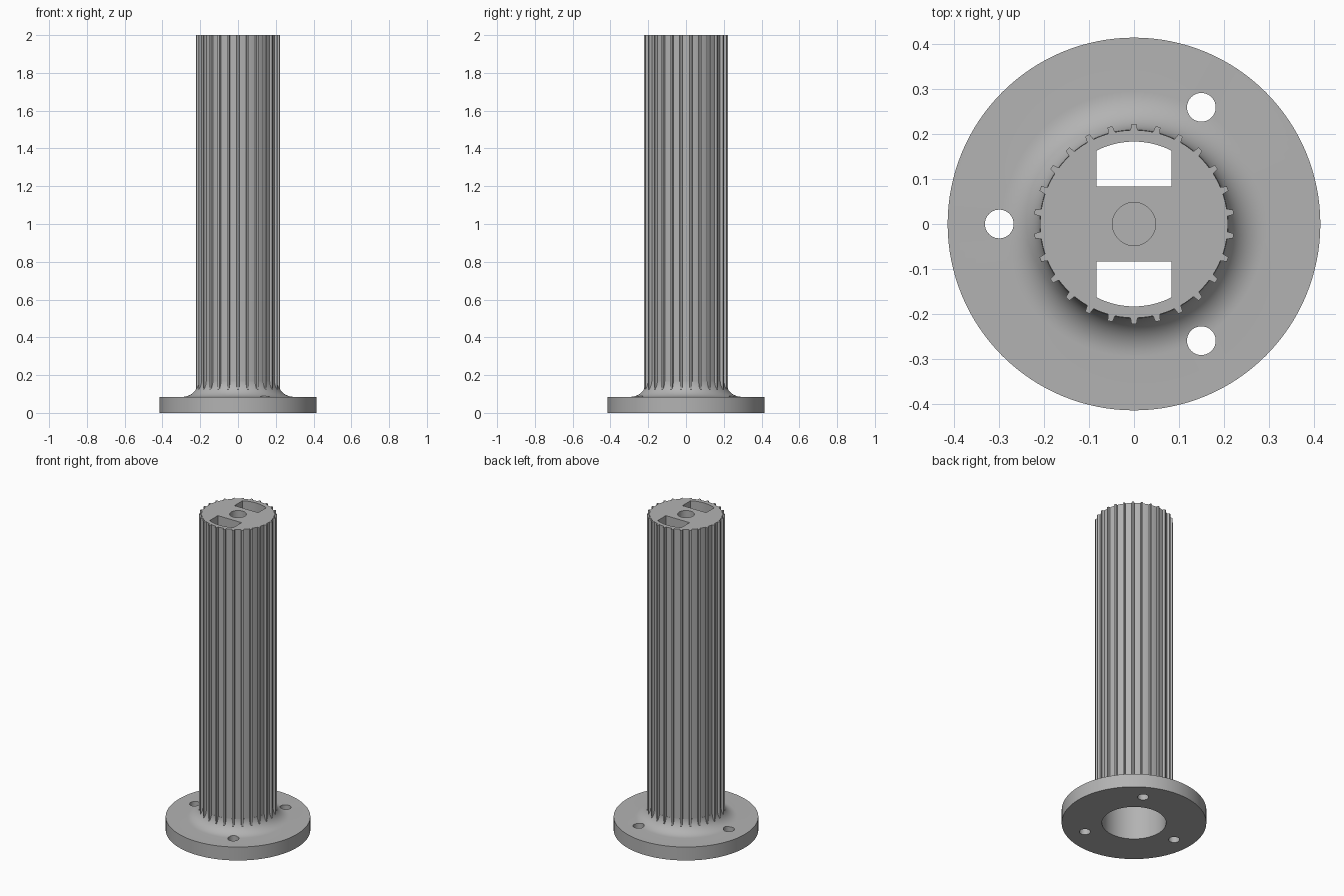
import bpy, bmesh, math
from math import sin, cos, pi, radians

if "Cube" in bpy.data.objects:
    bpy.data.objects.remove(bpy.data.objects["Cube"])

TEETH, ROOT, TIP = 26, 0.209, 0.223
FLANGE_R, FLANGE_H, FILLET = 0.415, 0.085, 0.085
BORE_R, CAP_Z, TOP = 0.184, 1.7, 2.0

grey = bpy.data.materials.new("plain_grey")
grey.diffuse_color = (0.45, 0.45, 0.45, 1)
grey.use_nodes = True
grey.node_tree.nodes["Principled BSDF"].inputs["Base Color"].default_value = grey.diffuse_color


def to_object(name, bm):
    bmesh.ops.recalc_face_normals(bm, faces=bm.faces)
    mesh = bpy.data.meshes.new(name)
    bm.to_mesh(mesh)
    bm.free()
    mesh.materials.append(grey)
    ob = bpy.data.objects.new(name, mesh)
    bpy.context.collection.objects.link(ob)
    return ob


def prism(name, pts, z0, z1):
    """Extrude a flat outline from z0 to z1."""
    bm = bmesh.new()
    face = bm.faces.new([bm.verts.new((x, y, z0)) for x, y in pts])
    ext = bmesh.ops.extrude_face_region(bm, geom=[face])["geom"]
    bmesh.ops.translate(bm, vec=(0, 0, z1 - z0),
                        verts=[v for v in ext if isinstance(v, bmesh.types.BMVert)])
    return to_object(name, bm)


def circle(r, n, cx=0, cy=0):
    return [(cx + r * cos(2 * pi * i / n), cy + r * sin(2 * pi * i / n)) for i in range(n)]


def lathe(name, profile, n):
    bm = bmesh.new()
    rings = [[bm.verts.new((x, y, z)) for x, y in circle(r, n)] for r, z in profile]
    for a, b in zip(rings, rings[1:]):
        for i in range(n):
            j = (i + 1) % n
            bm.faces.new((a[i], a[j], b[j], b[i]))
    bm.faces.new(rings[0])
    bm.faces.new(rings[-1])
    return to_object(name, bm)


def combine(ob, other, op):
    mod = ob.modifiers.new(op, 'BOOLEAN')
    mod.operation, mod.object, mod.solver = op, other, 'EXACT'
    bpy.context.view_layer.objects.active = ob
    bpy.ops.object.modifier_apply(modifier=mod.name)
    bpy.data.objects.remove(other)


# splined shaft outline: narrow teeth with round gaps between
outline = []
pitch = 2 * pi / TEETH
foot, crest = 0.008 / ROOT, 0.0055 / TIP
for t in range(TEETH):
    a = pi / 2 + t * pitch
    outline += [(TIP * cos(a + d), TIP * sin(a + d)) for d in (-crest, crest)]
    for k in range(6):
        b = a + foot + (pitch - 2 * foot) * k / 5
        outline.append((ROOT * cos(b), ROOT * sin(b)))
shaft = prism("splined_shaft", outline, 0.04, TOP)

# round flange with a concave fillet up to the shaft
profile = [(FLANGE_R, 0), (FLANGE_R, FLANGE_H)]
for k in range(13):
    a = radians(270 - 88 * k / 12)
    profile.append((ROOT + 0.0006 + FILLET + FILLET * cos(a),
                    FLANGE_H + FILLET + FILLET * sin(a)))
profile.append((0.195, profile[-1][1]))
hub = lathe("flanged_spline_hub", profile, 128)
combine(hub, shaft, 'UNION')

# bore from below, leaving a thick cap at the top
combine(hub, prism("bore_cutter", circle(BORE_R, 96), -0.1, CAP_Z), 'DIFFERENCE')

# three bolt holes
for deg in (60, 180, 300):
    a = radians(deg)
    pts = circle(0.032, 40, 0.3 * cos(a), 0.3 * sin(a))
    combine(hub, prism("bolt_cutter", pts, -0.1, 0.3), 'DIFFERENCE')

# two slots with curved outer sides through the cap
half = 0.083
start = math.acos(half / (BORE_R - 0.0005))
for s in (1, -1):
    pts = [(-half, s * half), (half, s * half)]
    for k in range(17):
        a = start + (pi - 2 * start) * k / 16
        pts.append(((BORE_R - 0.0005) * cos(a), s * (BORE_R - 0.0005) * sin(a)))
    combine(hub, prism("slot_cutter", pts, CAP_Z - 0.1, TOP + 0.1), 'DIFFERENCE')

# blind centre hole
combine(hub, prism("centre_cutter", circle(0.048, 48), TOP - 0.2, TOP + 0.1), 'DIFFERENCE')

bpy.ops.object.select_all(action='DESELECT')
hub.select_set(True)
bpy.context.view_layer.objects.active = hub
bpy.ops.object.shade_smooth_by_angle(angle=radians(30))
